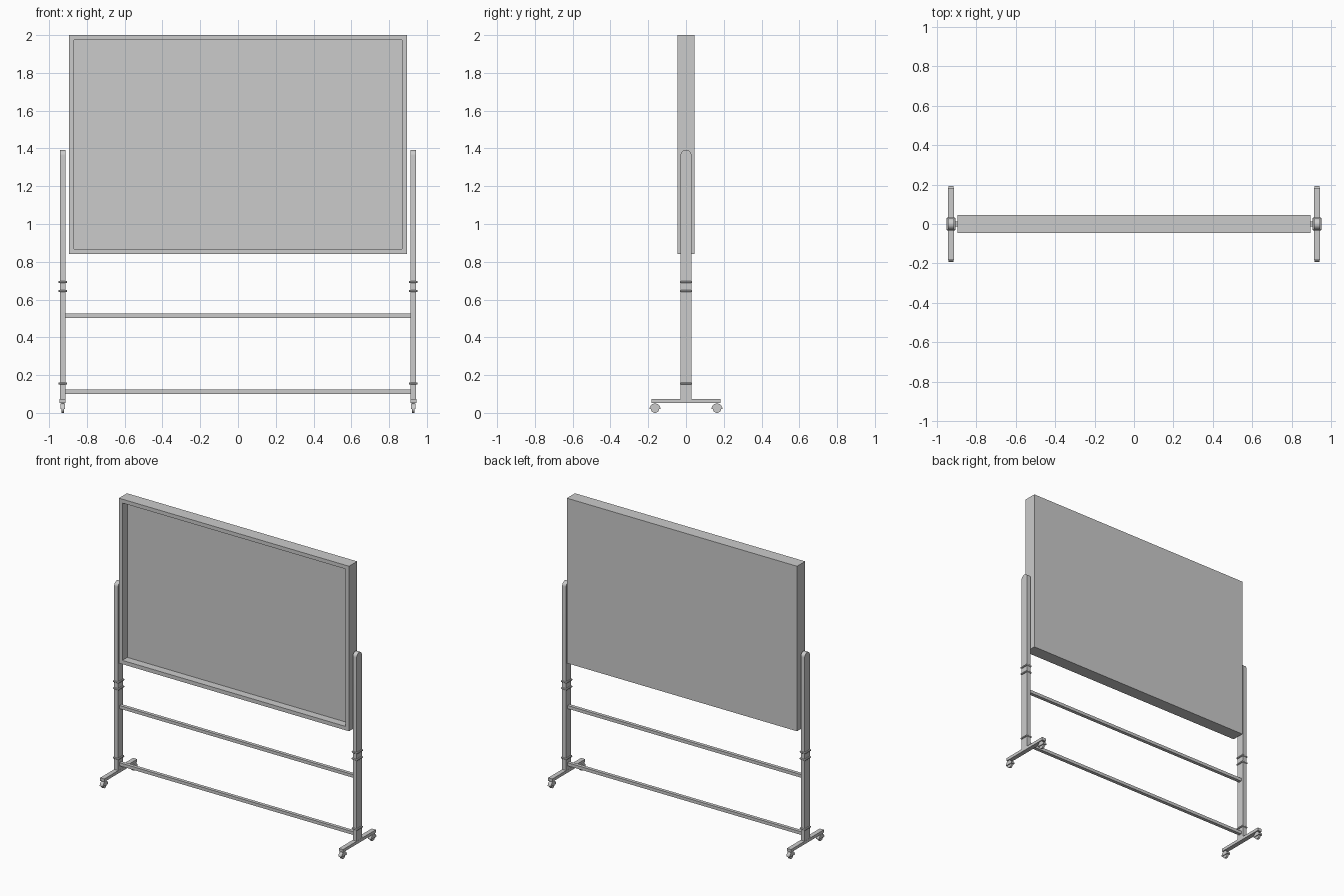
import bpy, bmesh
from math import pi, sin, cos

if "Cube" in bpy.data.objects:
    bpy.data.objects.remove(bpy.data.objects["Cube"])


def finish(name, bm, smooth=False):
    bmesh.ops.recalc_face_normals(bm, faces=bm.faces)
    me = bpy.data.meshes.new(name)
    bm.to_mesh(me)
    bm.free()
    ob = bpy.data.objects.new(name, me)
    bpy.context.collection.objects.link(ob)
    if smooth:
        bpy.ops.object.select_all(action='DESELECT')
        ob.select_set(True)
        bpy.context.view_layer.objects.active = ob
        bpy.ops.object.shade_smooth_by_angle()
    return ob


def box(name, x0, x1, y0, y1, z0, z1):
    bm = bmesh.new()
    bmesh.ops.create_cube(bm, size=1)
    for v in bm.verts:
        v.co = ((x0 + x1) / 2 + v.co.x * (x1 - x0),
                (y0 + y1) / 2 + v.co.y * (y1 - y0),
                (z0 + z1) / 2 + v.co.z * (z1 - z0))
    return finish(name, bm)


def extrude_x(name, profile, x, width, smooth=True):
    """Extrude a closed (y, z) profile along x, centred on x."""
    bm = bmesh.new()
    f = bm.faces.new([bm.verts.new((x - width / 2, y, z)) for y, z in profile])
    r = bmesh.ops.extrude_face_region(bm, geom=[f])
    for v in r['geom']:
        if isinstance(v, bmesh.types.BMVert):
            v.co.x += width
    return finish(name, bm, smooth)


def arc(cy, cz, r, a0, a1, n):
    return [(cy + r * cos(a0 + (a1 - a0) * i / n),
             cz + r * sin(a0 + (a1 - a0) * i / n)) for i in range(n + 1)]


# board with a recessed front panel
board = box("board", -0.895, 0.895, -0.045, 0.045, 0.84, 2.0)
bm = bmesh.new()
bm.from_mesh(board.data)
front = min(bm.faces, key=lambda f: f.calc_center_median().y)
bmesh.ops.inset_region(bm, faces=[front], thickness=0.038)
r = bmesh.ops.extrude_face_region(bm, geom=[front])
for v in r['geom']:
    if isinstance(v, bmesh.types.BMVert):
        v.co.y += 0.055
if front.is_valid:
    bmesh.ops.delete(bm, geom=[front], context='FACES')
bm.to_mesh(board.data)
bm.free()

# cross rails
for name, z in (("lower_rail", 0.112), ("upper_rail", 0.514)):
    box(name, -0.915, 0.915, -0.012, 0.012, z - 0.011, z + 0.011)

for side, s in (("left", -1), ("right", 1)):
    x = s * 0.928
    # upright post with rounded top
    extrude_x(side + "_post",
              [(-0.029, 0.07), (0.029, 0.07)] + arc(0, 1.363, 0.029, 0, pi, 16),
              x, 0.03)
    # clamp collars
    for i, z in enumerate((0.155, 0.645, 0.693)):
        c = box(f"{side}_collar_{i}", x - 0.023, x + 0.023, -0.032, 0.032,
                z - 0.006, z + 0.006)
        b = c.modifiers.new("bevel", 'BEVEL')
        b.width = 0.003
        b.segments = 1
    # foot bar
    box(side + "_foot", x - 0.016, x + 0.016, -0.183, 0.183, 0.053, 0.074)
    # casters: stem, hood and wheel
    for end, y in (("front", -0.164), ("back", 0.164)):
        n = f"{side}_{end}_caster"
        box(n + "_stem", x - 0.006, x + 0.006, y - 0.006, y + 0.006, 0.04, 0.055)
        extrude_x(n + "_hood", arc(y, 0.021, 0.029, 0, pi, 14), x, 0.026)
        extrude_x(n + "_wheel", arc(y, 0.022, 0.022, 0, 2 * pi * 19 / 20, 19), x, 0.014)
